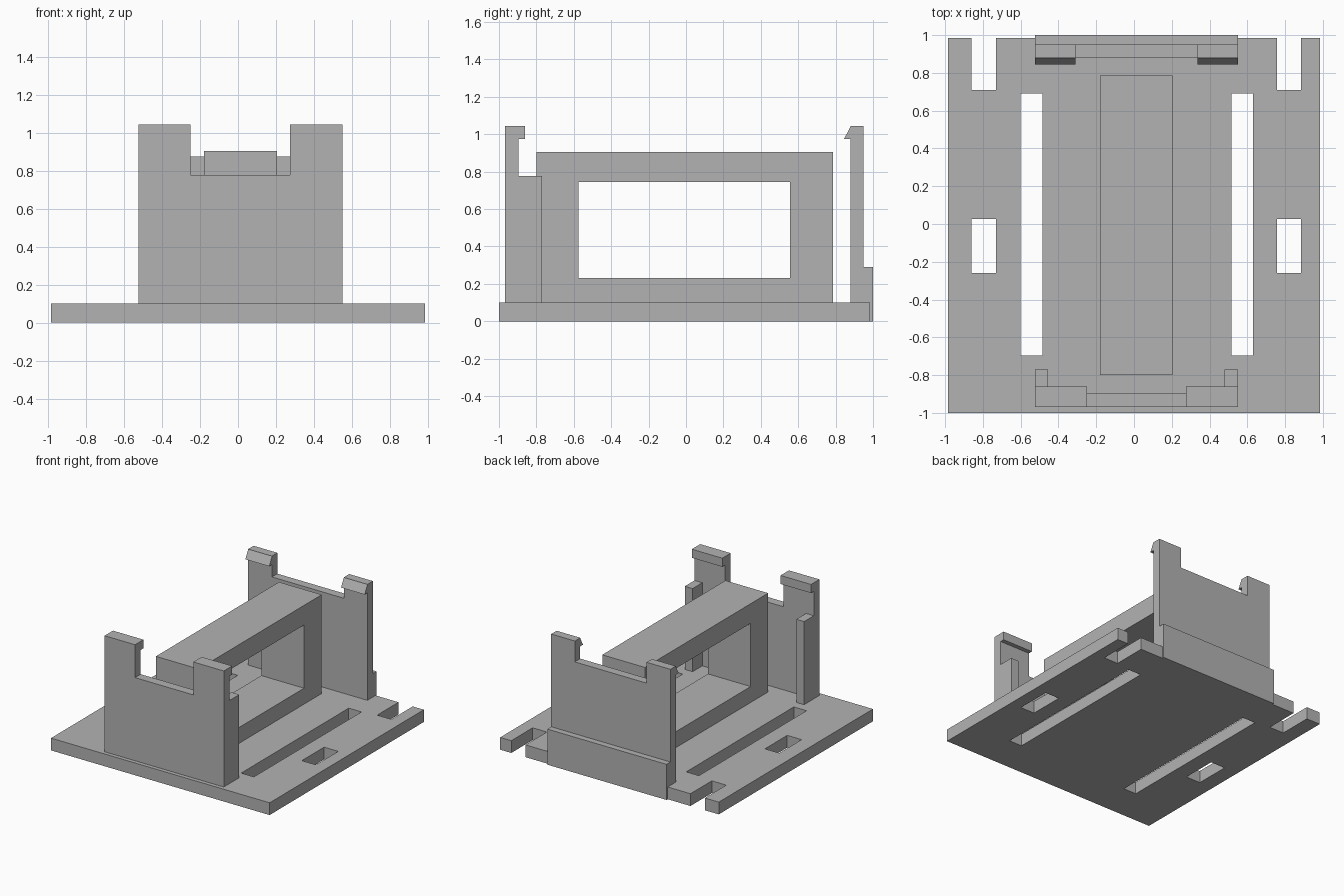
import bpy
import bmesh
from mathutils import Vector

cube = bpy.data.objects.get("Cube")
if cube:
    bpy.data.objects.remove(cube, do_unlink=True)

grey = bpy.data.materials.new("plain grey")
grey.use_nodes = True
grey.diffuse_color = (0.45, 0.45, 0.45, 1)
grey.node_tree.nodes["Principled BSDF"].inputs["Base Color"].default_value = grey.diffuse_color


def prism(name, axis, profile, start, end):
    """Extrude a 2D profile along an axis; the profile uses the other two axes in order."""
    def point(pair, depth):
        co = list(pair)
        co.insert("xyz".index(axis), depth)
        return co
    bm = bmesh.new()
    face = bm.faces.new([bm.verts.new(point(p, start)) for p in profile])
    geom = bmesh.ops.extrude_face_region(bm, geom=[face])["geom"]
    verts = [g for g in geom if isinstance(g, bmesh.types.BMVert)]
    shift = Vector(point((0, 0), end - start))
    bmesh.ops.translate(bm, vec=shift, verts=verts)
    bmesh.ops.recalc_face_normals(bm, faces=bm.faces)
    mesh = bpy.data.meshes.new(name)
    bm.to_mesh(mesh)
    bm.free()
    mesh.materials.append(grey)
    obj = bpy.data.objects.new(name, mesh)
    bpy.context.collection.objects.link(obj)
    return obj


def box(name, x, y, z):
    rect = [(x[0], y[0]), (x[1], y[0]), (x[1], y[1]), (x[0], y[1])]
    return prism(name, "z", rect, *z)


def cut(obj, x, y, z):
    """Subtract a box from a part and discard the cutter."""
    cutter = box("cutter", x, y, z)
    cutter.hide_render = True
    mod = obj.modifiers.new("cut", "BOOLEAN")
    mod.operation, mod.solver, mod.object = "DIFFERENCE", "EXACT", cutter
    bpy.context.view_layer.objects.active = obj
    bpy.ops.object.modifier_apply(modifier=mod.name)
    bpy.data.objects.remove(cutter, do_unlink=True)


LEFT, RIGHT = 0.55, -0.525      # outer edges of the upright walls
BASE_TOP, WALL_TOP = 0.1, 1.045


def notched_wall(name, notch, floor, y):
    """Upright wall with a wide notch in its top edge."""
    outline = [(RIGHT, BASE_TOP), (LEFT, BASE_TOP), (LEFT, WALL_TOP), (notch[1], WALL_TOP),
               (notch[1], floor), (notch[0], floor), (notch[0], WALL_TOP), (RIGHT, WALL_TOP)]
    return prism(name, "y", outline, *y)


# Base plate with long slots, small holes and open notches at the back
base = box("base_plate", (-0.985, 0.985), (-1, 0.985), (0, BASE_TOP))
through = (-0.1, 0.2)
for x in ((-0.6, -0.485), (0.515, 0.63)):
    cut(base, x, (-0.695, 0.69), through)
for x in ((-0.86, -0.73), (0.757, 0.885)):
    cut(base, x, (-0.26, 0.027), through)
    cut(base, x, (0.71, 1.1), through)

# Central frame with a rectangular window
frame = box("centre_frame", (-0.18, 0.205), (-0.8, 0.785), (BASE_TOP, 0.905))
cut(frame, (-0.5, 0.5), (-0.575, 0.557), (0.23, 0.745))

# Front wall, its square lips and inner corner posts
front_notch = (-0.25, 0.275)
notched_wall("front_wall", front_notch, 0.777, (-0.968, -0.895))
for side, lip, post in (("right", (RIGHT, front_notch[0]), (RIGHT, -0.455)),
                        ("left", (front_notch[1], LEFT), (0.48, LEFT))):
    box("front_lip_" + side, lip, (-0.895, -0.86), (0.975, WALL_TOP))
    box("corner_post_" + side, post, (-0.895, -0.77), (BASE_TOP, 0.777))

# Back wall, its sloped hooks and the thick lower panel
back_notch = (-0.31, 0.337)
notched_wall("back_wall", back_notch, 0.875, (0.88, 0.95))
hook = [(0.88, 0.975), (0.845, 0.975), (0.882, WALL_TOP)]
prism("back_hook_right", "x", hook, RIGHT, back_notch[0])
prism("back_hook_left", "x", hook, back_notch[1], LEFT)
box("back_panel", (RIGHT, LEFT), (0.95, 1), (0, 0.29))
